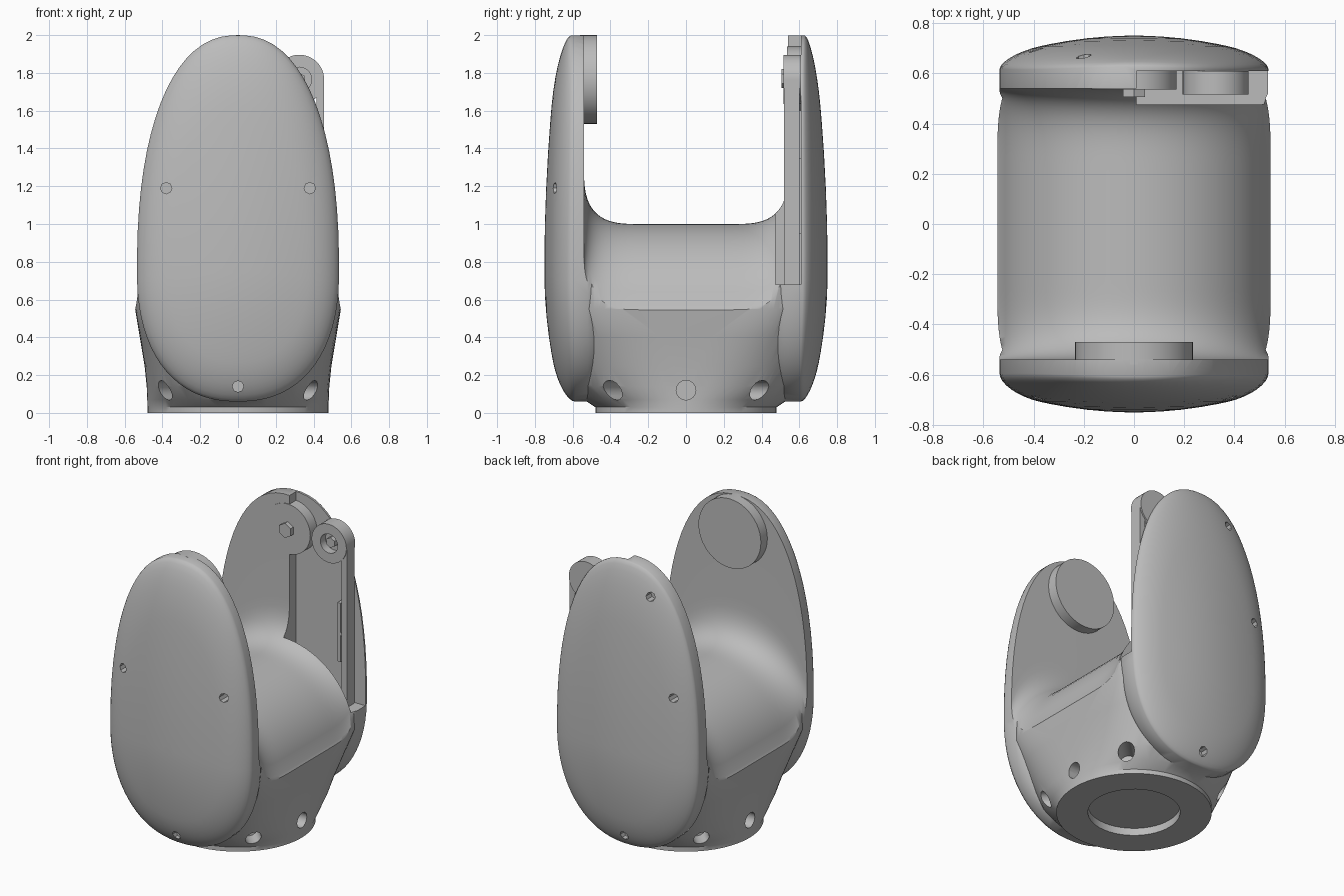
import bpy, bmesh, math
from mathutils import Matrix, Vector

cube = bpy.data.objects.get("Cube")
if cube:
    bpy.data.objects.remove(cube, do_unlink=True)

grey = bpy.data.materials.new("plain grey")
grey.use_nodes = True
grey.diffuse_color = (0.5, 0.5, 0.5, 1)
grey.node_tree.nodes["Principled BSDF"].inputs["Base Color"].default_value = (0.5, 0.5, 0.5, 1)

SEG = 72
GAP = 0.54          # half the distance between the two fork plates


def finish(bm, name):
    bmesh.ops.recalc_face_normals(bm, faces=bm.faces)
    mesh = bpy.data.meshes.new(name)
    bm.to_mesh(mesh)
    bm.free()
    mesh.materials.append(grey)
    obj = bpy.data.objects.new(name, mesh)
    bpy.context.collection.objects.link(obj)
    return obj


def loft(name, rings):
    """Skin a stack of equal-length closed rings and cap both ends."""
    bm = bmesh.new()
    loops = [[bm.verts.new(p) for p in ring] for ring in rings]
    for a, b in zip(loops, loops[1:]):
        for i in range(len(a)):
            j = (i + 1) % len(a)
            bm.faces.new((a[i], a[j], b[j], b[i]))
    bm.faces.new(loops[0])
    bm.faces.new(loops[-1])
    return finish(bm, name)


def rod(name, start, end, radius, sides=32):
    """Cylinder between two points."""
    start, end = Vector(start), Vector(end)
    axis = end - start
    bm = bmesh.new()
    matrix = Matrix.Translation((start + end) / 2) @ axis.to_track_quat("Z", "Y").to_matrix().to_4x4()
    bmesh.ops.create_cone(bm, cap_ends=True, segments=sides, radius1=radius,
                          radius2=radius, depth=axis.length, matrix=matrix)
    return finish(bm, name)


def box(name, low, high):
    low, high = Vector(low), Vector(high)
    bm = bmesh.new()
    bmesh.ops.create_cube(bm, size=1, matrix=Matrix.Translation((low + high) / 2)
                          @ Matrix.Diagonal((*(high - low), 1)))
    return finish(bm, name)


def combine(target, tool, operation):
    mod = target.modifiers.new("combine", "BOOLEAN")
    mod.operation, mod.solver, mod.object = operation, "EXACT", tool
    bpy.context.view_layer.objects.active = target
    bpy.ops.object.modifier_apply(modifier=mod.name)
    bpy.data.objects.remove(tool, do_unlink=True)


def smooth(obj):
    bpy.ops.object.select_all(action="DESELECT")
    obj.select_set(True)
    bpy.context.view_layer.objects.active = obj
    bpy.ops.object.shade_smooth_by_angle(angle=math.radians(35))


def oval(i, n):
    """Point i of a unit superellipse."""
    a = math.tau * (i + 0.5) / SEG
    return [math.copysign(abs(v) ** (2 / n), v) for v in (math.cos(a), math.sin(a))]


def section(z, rx, ry, n):
    """Horizontal superellipse ring."""
    return [(rx * u, ry * v, z) for u, v in (oval(i, n) for i in range(SEG))]


def plate_ring(s, side, flat=None):
    """Egg outline scaled by s, placed on the domed outer face of a plate."""
    ring = []
    for i in range(SEG):
        u, v = oval(i, 2.3)
        x = s * 0.535 * u
        dz = s * v * (1.25 if v > 0 else 0.69)
        t = max(0, (s - 0.7) / 0.3)
        y = 0.75 - 0.3 * x * x - (0.05 if dz > 0 else 0.2) * dz * dz
        y -= (0.065 if side < 0 else 0.045) * (1 - math.sqrt(max(0, 1 - t * t)))
        ring.append((x, side * (flat or y), 0.75 + dz))
    return ring


# Body: round foot swelling into a rounded box
body = loft("fork_body", [section(*r) for r in (
    (0, .48, .48, 2), (.03, .48, .48, 2), (.07, .481, .54, 2.1), (.14, .484, .6, 2.4),
    (.25, .495, .635, 2.8), (.4, .52, .63, 4), (.55, .545, .61, 7), (.75, .539, .58, 10),
    (.9, .531, .57, 10), (1.1, .516, .56, 10), (1.3, .485, .555, 10))])

# Front and back plates, tapering inwards under the saddle
for side in (-1, 1):
    steps = (.06, .2, .35, .5, .62, .7, .76, .82, .87, .91, .95, .98, .995, 1)
    rings = [plate_ring(s, side) for s in steps]
    rings += [plate_ring(1, side, 0.52), plate_ring(.8, side, 0.3)]
    combine(body, loft("plate", rings), "UNION")

# Open gap between the plates, over a domed and filleted saddle
bm = bmesh.new()
bmesh.ops.create_grid(bm, x_segments=40, y_segments=48, size=1)
for v in bm.verts:
    x = 0.6 * math.sin(v.co.x * math.pi / 2)
    y = GAP * math.sin(v.co.y * math.pi / 2)
    t = min(1, max(0, (abs(y) - 0.25) / (GAP - 0.25)))
    dome = max(0.53, 0.455 + math.sqrt(max(0, 0.545 ** 2 - x * x)))
    v.co = (x, y, dome + 0.3 * (1 - (1 - t ** 3) ** (1 / 3)))
top = bmesh.ops.extrude_face_region(bm, geom=bm.faces[:])
for v in top["geom"]:
    if isinstance(v, bmesh.types.BMVert):
        v.co.z = 2.3
combine(body, finish(bm, "gap_cutter"), "DIFFERENCE")

# Drive recess in the back plate
combine(body, box("recess_cutter", (.01, .475, .68), (.8, .61, 2.3)), "DIFFERENCE")

# Socket under the foot
combine(body, rod("socket_cutter", (0, 0, -.1), (0, 0, .05), .285, 48), "DIFFERENCE")

# Round bores about the foot, leaving the plates closed
for k in range(8):
    if k % 4 != 2:
        a = math.tau * k / 8
        d = Vector((math.cos(a), math.sin(a), 0))
        up = Vector((0, 0, .12))
        combine(body, rod("bore_cutter", d * .4 + up, d * .8 + up, .052, 16), "DIFFERENCE")

# Small screw holes in the outer faces
for x, z, side in ((-.38, 1.19, -1), (.38, 1.19, -1), (0, .14, -1),
                   (-.39, 1.19, 1), (-.2, 1.82, 1), (0, .14, 1)):
    combine(body, rod("screw_cutter", (x, side * .62, z), (x, side * .9, z), .03, 8), "DIFFERENCE")
smooth(body)

# Round bearing pad on the front plate
smooth(rod("bearing_pad", (0, -.56, 1.765), (0, -.47, 1.765), .235, 48))

# Pivot boss and its nut on the back plate
smooth(rod("pivot_boss", (0, .535, 1.77), (0, .63, 1.77), .17, 40))
smooth(rod("pivot_nut", (0, .505, 1.77), (0, .56, 1.77), .05, 6))

# Pulley with a bored hub
pulley = rod("pulley", (.325, .515, 1.765), (.325, .61, 1.765), .131, 40)
combine(pulley, rod("hub_cutter", (.325, .4, 1.765), (.325, .57, 1.765), .065, 24), "DIFFERENCE")
smooth(pulley)
smooth(rod("pulley_pin", (.325, .53, 1.765), (.325, .6, 1.765), .035, 6))

# Upright strap and rib inside the recess
box("drive_strap", (.415, .52, .67), (.456, .6, 1.765))
box("recess_rib", (.35, .57, .95), (.375, .62, 1.35))
box("rib_bridge", (.37, .57, 1.13), (.42, .6, 1.15))
